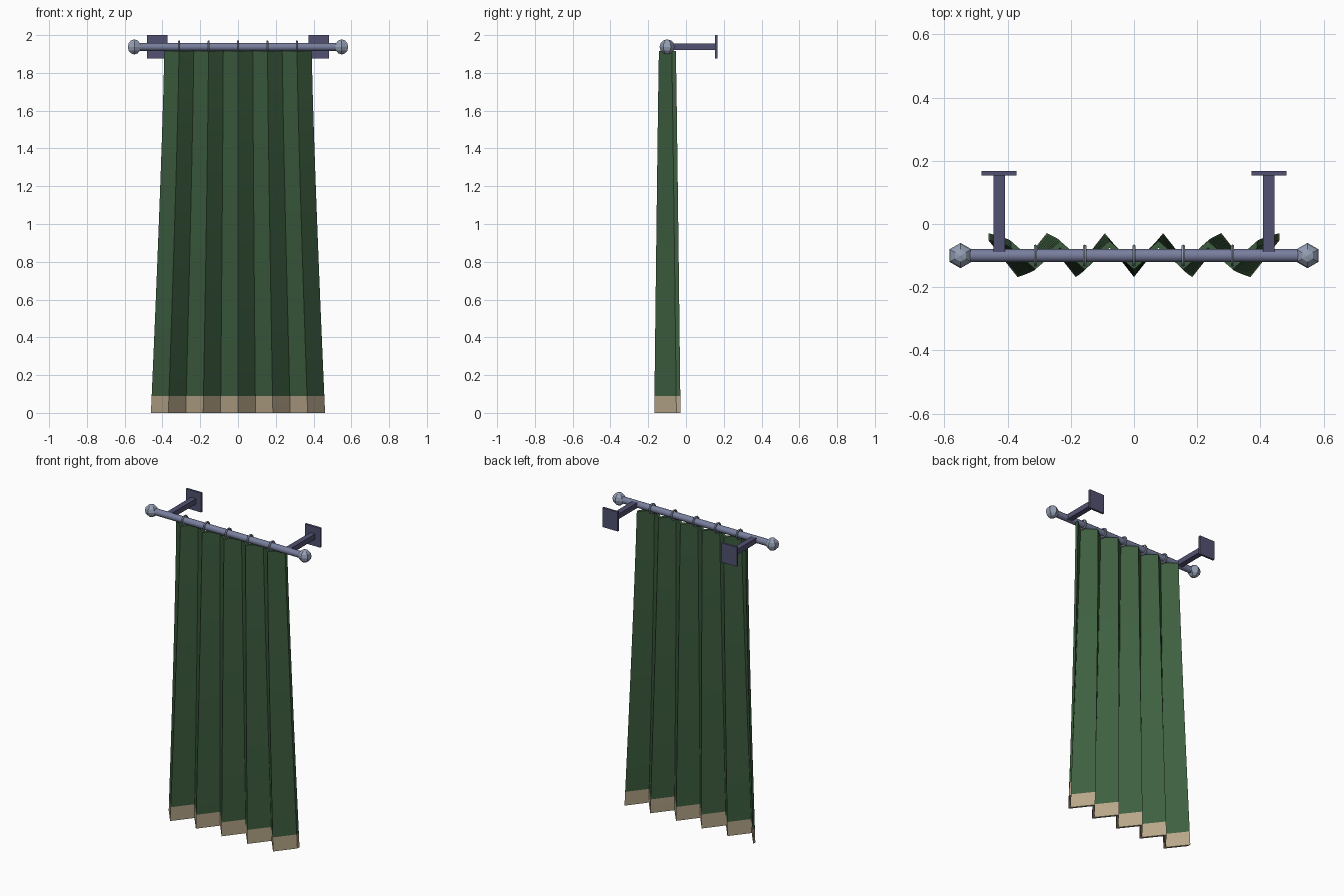
import bpy, bmesh, math
from mathutils import Matrix, Vector

if "Cube" in bpy.data.objects:
    bpy.data.objects.remove(bpy.data.objects["Cube"])

ROD_Y, ROD_Z = -0.1, 1.9375


def material(name, rgb):
    m = bpy.data.materials.new(name)
    m.diffuse_color = (*rgb, 1)
    m.use_nodes = True
    m.node_tree.nodes["Principled BSDF"].inputs["Base Color"].default_value = m.diffuse_color
    return m


GREEN = material("curtain green", (0.048, 0.114, 0.051))
TAN = material("hem tan", (0.47, 0.38, 0.25))
STEEL = material("rod steel", (0.19, 0.21, 0.34))
PALE = material("finial steel", (0.30, 0.35, 0.46))
DARK = material("bracket steel", (0.085, 0.083, 0.165))


def finish(name, bm, *mats, smooth=None):
    bmesh.ops.recalc_face_normals(bm, faces=bm.faces[:])
    me = bpy.data.meshes.new(name)
    bm.to_mesh(me)
    bm.free()
    for m in mats:
        me.materials.append(m)
    ob = bpy.data.objects.new(name, me)
    bpy.context.collection.objects.link(ob)
    if smooth:
        bpy.ops.object.select_all(action='DESELECT')
        ob.select_set(True)
        bpy.context.view_layer.objects.active = ob
        bpy.ops.object.shade_smooth_by_angle(angle=math.radians(smooth))
    return ob


def box(name, center, size, mat):
    bm = bmesh.new()
    bmesh.ops.create_cube(bm, size=1, matrix=Matrix.Translation(center) @ Matrix.Diagonal((*size, 1)))
    return finish(name, bm, mat)


# Pleated curtain: zigzag sheet flaring towards the floor, with a hem band
def curtain():
    top, hem, folds, thick = 1.917, 0.09, 10, 0.022
    heights = [0, hem] + [hem + (top - hem) * i / 8 for i in range(1, 9)]
    bm = bmesh.new()
    rows = []
    for z in heights:
        t = 1 - z / top
        half = 0.39 + 0.071 * t ** 1.2
        amp = 0.034 + 0.0245 * t ** 0.9
        front, back = [], []
        for i in range(folds + 1):
            x = half * (2 * i / folds - 1)
            y = -0.0985 + amp * (-1) ** i
            front.append(bm.verts.new((x, y - thick / 2, z)))
            back.append(bm.verts.new((x, y + thick / 2, z)))
        rows.append(front + back[::-1])
    n = len(rows[0])
    for a, b in zip(rows, rows[1:]):
        for i in range(n):
            j = (i + 1) % n
            bm.faces.new((a[i], a[j], b[j], b[i]))
    # close the bottom and top edges
    for r in (rows[0], rows[-1]):
        for i in range(folds):
            bm.faces.new((r[i], r[i + 1], r[n - 2 - i], r[n - 1 - i]))
    for f in bm.faces:
        f.material_index = 1 if f.calc_center_median().z < hem else 0
    finish("curtain", bm, GREEN, TAN, smooth=20)


curtain()

# Rod
bm = bmesh.new()
bmesh.ops.create_cone(bm, cap_ends=True, segments=12, radius1=0.021, radius2=0.021, depth=1.08,
                      matrix=Matrix.Translation((0, ROD_Y, ROD_Z)) @ Matrix.Rotation(math.pi / 2, 4, 'Y'))
finish("rod", bm, STEEL, smooth=40)

# Finials and wall brackets on both ends
for side, s in (("left", -1), ("right", 1)):
    bm = bmesh.new()
    bmesh.ops.create_uvsphere(bm, u_segments=6, v_segments=6, radius=0.04,
                              matrix=Matrix.Translation((s * 0.549, ROD_Y, ROD_Z)))
    finish(side + "_finial", bm, PALE)
    x = s * 0.427
    box(side + "_bracket_arm", (x, 0.035, ROD_Z), (0.036, 0.246, 0.034), DARK)
    box(side + "_wall_plate", (x, 0.161, ROD_Z), (0.11, 0.014, 0.125), DARK)

# Curtain rings around the rod
for k in range(-2, 3):
    bm = bmesh.new()
    loops = []
    for a in range(12):
        ang = math.tau * a / 12
        loop = []
        for b in range(6):
            p = math.tau * b / 6
            r = 0.029 + 0.006 * math.cos(p)
            loop.append(bm.verts.new((k * 0.156 + 0.006 * math.sin(p),
                                      ROD_Y + r * math.cos(ang), ROD_Z + r * math.sin(ang))))
        loops.append(loop)
    for a in range(12):
        u, v = loops[a], loops[(a + 1) % 12]
        for b in range(6):
            c = (b + 1) % 6
            bm.faces.new((u[b], u[c], v[c], v[b]))
    finish("ring_%d" % (k + 3), bm, PALE, smooth=40)
